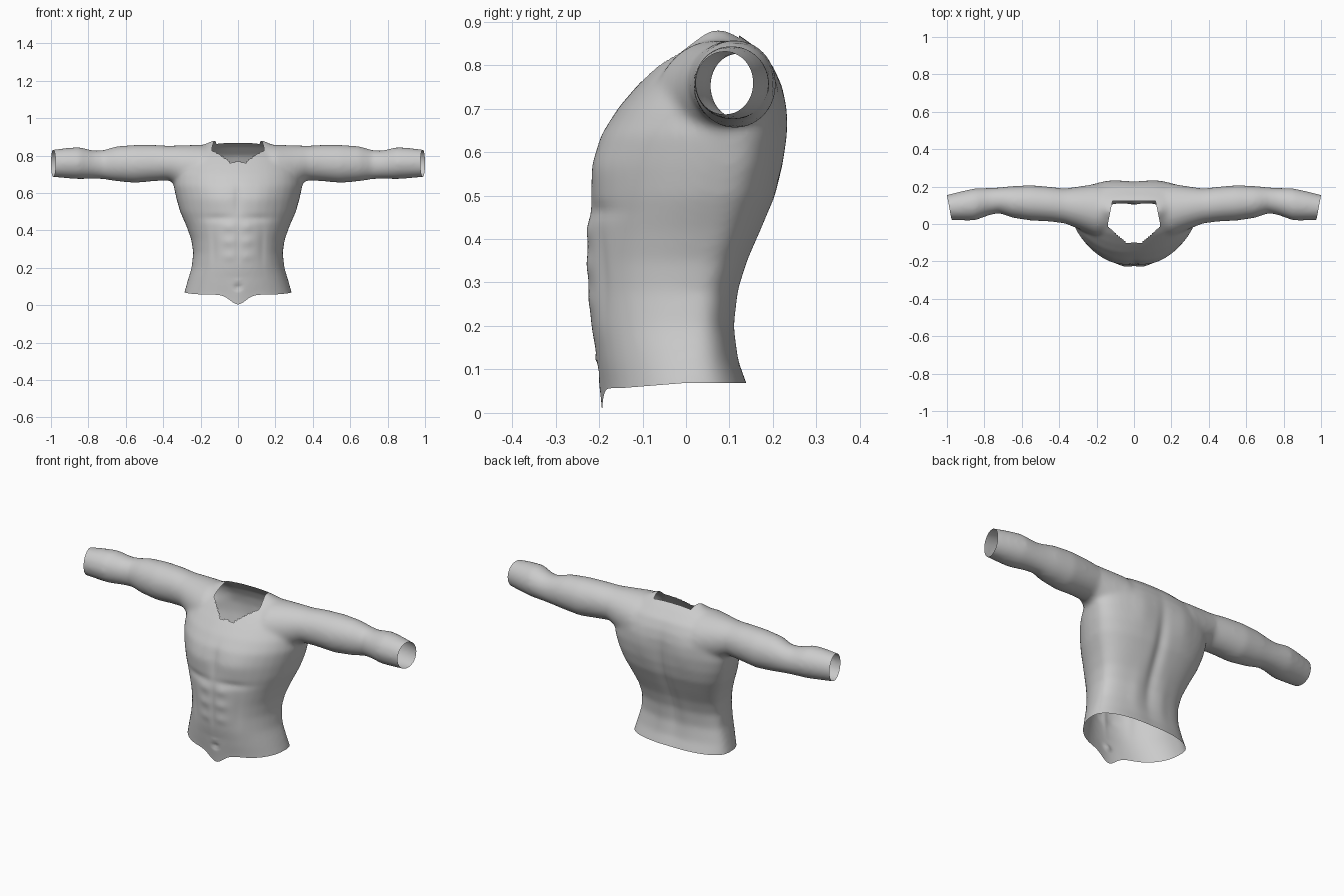
import bpy, bmesh, math
from mathutils import Vector

if "Cube" in bpy.data.objects:
    bpy.data.objects.remove(bpy.data.objects["Cube"])

SIDES = 40


def sgn_pow(v, p):
    return math.copysign(abs(v) ** p, v)


def loft(bm, rings):
    """Closed skin through a list of rings of points."""
    loops = [[bm.verts.new(p) for p in ring] for ring in rings]
    for a, b in zip(loops, loops[1:]):
        for i in range(SIDES):
            j = (i + 1) % SIDES
            bm.faces.new((a[i], a[j], b[j], b[i]))
    bm.faces.new(loops[0][::-1])
    bm.faces.new(loops[-1])


def angles():
    return [2 * math.pi * i / SIDES for i in range(SIDES)]


def torso_ring(z, w, front, back, mid):
    """Deep rounded front, flatter back, widest at y = mid."""
    pts = []
    for a in angles():
        c, s = math.cos(a), math.sin(a)
        p = 0.95 if s < 0 else 0.8
        depth = mid - front if s < 0 else back - mid
        pts.append((w * sgn_pow(c, p), mid + depth * sgn_pow(s, p), z))
    return pts


def arm_ring(side, x, y0, y1, z0, z1):
    return [(side * x, (y0 + y1) / 2 + (y1 - y0) / 2 * math.cos(a),
             (z0 + z1) / 2 + (z1 - z0) / 2 * math.sin(a)) for a in angles()]


# z, half width, front y, back y, y of the widest point
TORSO = [
    (-0.06, .315, -.185, .18, .02), (.07, .287, -.193, .139, .02),
    (.12, .273, -.204, .120, .02), (.20, .249, -.219, .107, .02),
    (.28, .240, -.225, .116, .025), (.35, .250, -.228, .140, .04),
    (.42, .275, -.227, .172, .06), (.50, .310, -.219, .206, .08),
    (.57, .330, -.215, .222, .10), (.64, .345, -.196, .230, .11),
    (.70, .340, -.158, .231, .11), (.75, .320, -.115, .222, .11),
    (.80, .280, -.068, .200, .10), (.85, .200, -.008, .150, .08),
    (.88, .140, .035, .105, .07),
]
# x, y range, z range
ARM = [
    (.10, -.05, .20, .58, .855), (.20, -.07, .215, .58, .858),
    (.30, -.025, .200, .625, .856), (.37, .003, .190, .668, .853),
    (.45, .013, .199, .663, .858), (.55, .018, .208, .654, .858),
    (.65, .033, .203, .663, .850), (.72, .058, .196, .674, .830),
    (.77, .048, .193, .676, .827), (.85, .019, .191, .674, .846),
    (.92, .019, .176, .679, .841), (1.00, .022, .156, .686, .831),
    (1.06, .024, .140, .690, .825),
]

# Rough overlapping body, fused and smoothed into one skin
bm = bmesh.new()
loft(bm, [torso_ring(*r) for r in TORSO])
for side in (1, -1):
    loft(bm, [arm_ring(side, *r) for r in ARM])
bmesh.ops.recalc_face_normals(bm, faces=bm.faces[:])
mesh = bpy.data.meshes.new("body_shell")
bm.to_mesh(mesh)
bm.free()
body = bpy.data.objects.new("body_shell", mesh)
bpy.context.collection.objects.link(body)
fuse = body.modifiers.new("fuse", 'REMESH')
fuse.mode = 'VOXEL'
fuse.voxel_size = 0.01
soften = body.modifiers.new("soften", 'SMOOTH')
soften.factor = 0.5
soften.iterations = 18
bpy.context.view_layer.update()
evaluated = body.evaluated_get(bpy.context.evaluated_depsgraph_get())
bm = bmesh.new()
bm.from_mesh(evaluated.to_mesh())
evaluated.to_mesh_clear()
body.modifiers.clear()


def cut(point, normal, faces=None, clear=True):
    faces = bm.faces[:] if faces is None else faces
    geom = list({v for f in faces for v in f.verts})
    geom += list({e for f in faces for e in f.edges}) + faces
    bmesh.ops.bisect_plane(bm, geom=geom, dist=1e-5, plane_co=point,
                           plane_no=normal, clear_outer=clear)


# Slanted sleeve ends and the open waist
for side in (1, -1):
    cut((side, .155, .75), (side * .135, -.025, 0))
HEM = 0.069
cut((0, 0, HEM), (0, 0, -1))

# Neck opening: a convex outline seen from above
half = [(.115, .122), (.140, .0), (.138, -.015), (.04, -.100)]
outline = half + [(-x, y) for x, y in reversed(half)]
planes = []
for i, (x, y) in enumerate(outline):
    x2, y2 = outline[(i + 1) % len(outline)]
    n = Vector((y2 - y, x - x2, 0)).normalized()
    if n.dot(Vector((x, y - .02, 0))) < 0:
        n.negate()
    planes.append((Vector((x, y, 0)), n))
# straight sides and back, stepped front
for p, n in planes:
    if n.y > -.5:
        top = [f for f in bm.faces if f.calc_center_median().z > .7
               and abs(f.calc_center_median().x) < .2]
        cut(p, n, top, False)
hole = []
for f in bm.faces:
    c = f.calc_center_median()
    if c.z > .68 and all((c - p).dot(n) < 0 for p, n in planes):
        hole.append(f)
bmesh.ops.delete(bm, geom=hole, context='FACES')

# Dipping front hem
for v in bm.verts:
    if v.co.y < 0:
        fall = max(0, 1 - (v.co.z - HEM) / .08)
        front = min(1, -v.co.y / .15)
        v.co.z -= fall * front * (.012 + .052 * math.exp(-(v.co.x / .058) ** 2))

# Muscle relief: |x|, z, spread x, spread z, height
FRONT = [(.12, .57, .09, .07, .008), (.11, .465, .09, .02, -.007),
         (0, .57, .02, .08, -.007), (0, .33, .012, .12, -.004),
         (.05, .42, .035, .025, .005), (.05, .34, .035, .025, .005),
         (.05, .26, .035, .025, .004), (.13, .32, .02, .10, -.005),
         (0, .098, .018, .012, -.014), (0, .117, .022, .008, .005)]
BACK = [(0, .45, .03, .22, -.014), (.13, .65, .06, .10, .006),
        (.08, .25, .04, .12, .005)]
bm.normal_update()
for v in bm.verts:
    x, z = abs(v.co.x), v.co.z
    if x > .32:
        continue
    facing = -v.normal.y
    for bx, bz, sx, sz, h in (FRONT if facing > 0 else BACK):
        g = math.exp(-((x - bx) / sx) ** 2 - ((z - bz) / sz) ** 2)
        v.co.y -= h * g * facing

bm.to_mesh(mesh)
bm.free()

# Plain grey surface, smooth shaded
grey = bpy.data.materials.new("plain_grey")
grey.diffuse_color = (0.6, 0.6, 0.6, 1)
grey.use_nodes = True
grey.node_tree.nodes["Principled BSDF"].inputs["Base Color"].default_value = grey.diffuse_color
mesh.materials.clear()
mesh.materials.append(grey)
for poly in mesh.polygons:
    poly.use_smooth = True
    poly.material_index = 0
